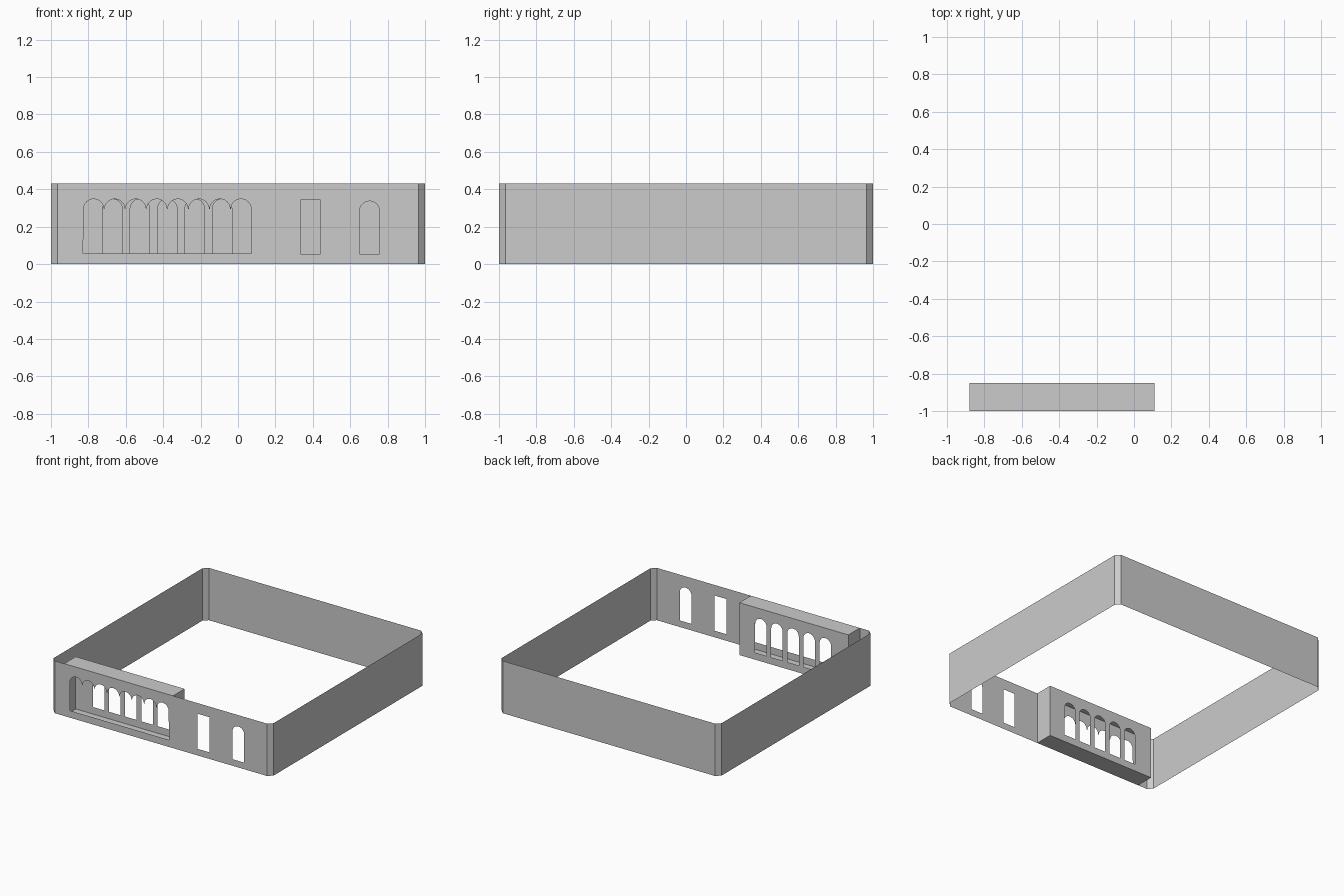
import bpy, bmesh, math

if "Cube" in bpy.data.objects:
    bpy.data.objects.remove(bpy.data.objects["Cube"])

H = 0.43          # wall height
C = 0.965         # where the corner chamfers start
BX0, BX1, BY = -0.88, 0.11, -0.85   # loggia box extents


def finish(name, bm):
    mesh = bpy.data.meshes.new(name)
    bm.to_mesh(mesh)
    bm.free()
    ob = bpy.data.objects.new(name, mesh)
    bpy.context.collection.objects.link(ob)
    return ob


def rect(x0, x1, z0, z1):
    return [(x0, z0), (x1, z0), (x1, z1), (x0, z1)]


def lobe(cx, r, spring, n=12):
    # half circle, from right to left
    return [(cx + r * math.cos(math.pi * i / n), spring + r * math.sin(math.pi * i / n))
            for i in range(n + 1)]


def arch(x0, x1, z0, top):
    r = (x1 - x0) / 2
    return [(x0, z0), (x1, z0)] + lobe((x0 + x1) / 2, r, top - r)


def panel(name, y, outline, holes, facing):
    # thin upright sheet with openings
    bm = bmesh.new()
    edges = []
    for loop in [outline] + holes:
        vs = [bm.verts.new((x, y, z)) for x, z in loop]
        edges += [bm.edges.new((vs[i], vs[(i + 1) % len(vs)])) for i in range(len(vs))]
    bmesh.ops.triangle_fill(bm, edges=edges, use_beauty=True, use_dissolve=False)
    bm.normal_update()
    for f in bm.faces:
        if f.normal.y * facing < 0:
            f.normal_flip()
    return finish(name, bm)


def quads(name, faces):
    bm = bmesh.new()
    for f in faces:
        bm.faces.new([bm.verts.new(p) for p in f])
    bmesh.ops.remove_doubles(bm, verts=bm.verts, dist=1e-5)
    return finish(name, bm)


# front wall: scalloped arcade, square window, arched window
ax0, ax1, count, spring = -0.828, 0.072, 8, 0.294
step = (ax1 - ax0) / count
arcade = [(ax0, 0.058), (ax1, 0.058)]
for i in reversed(range(count)):
    arcade += lobe(ax0 + (i + 0.5) * step, step / 2 - 0.002, spring)
panel("front_wall", -1, rect(-C, C, 0, H),
      [arcade, rect(0.334, 0.441, 0.054, 0.343), arch(0.65, 0.757, 0.054, 0.337)], -1)

# remaining walls with chamfered corners, run counterclockwise from the front right
ring = [(C, -1), (1, -C), (1, C), (C, 1), (-C, 1), (-1, C), (-1, -C), (-C, -1)]
quads("outer_walls", [[(*a, 0), (*b, 0), (*b, H), (*a, H)] for a, b in zip(ring, ring[1:])])

# hollow loggia box behind the arcade: ends, roof and floor
quads("loggia_shell", [
    [(BX0, -1, 0), (BX0, -1, H), (BX0, BY, H), (BX0, BY, 0)],
    [(BX1, -1, 0), (BX1, BY, 0), (BX1, BY, H), (BX1, -1, H)],
    [(BX0, -1, H), (BX1, -1, H), (BX1, BY, H), (BX0, BY, H)],
    [(BX0, -1, 0), (BX0, BY, 0), (BX1, BY, 0), (BX1, -1, 0)],
])

# loggia back wall with five arches
centres = [-0.378 + 0.1465 * (i - 2) for i in range(5)]
panel("loggia_back_wall", BY, rect(BX0, BX1, 0, H),
      [arch(c - 0.052, c + 0.052, 0.058, 0.348) for c in centres], 1)
